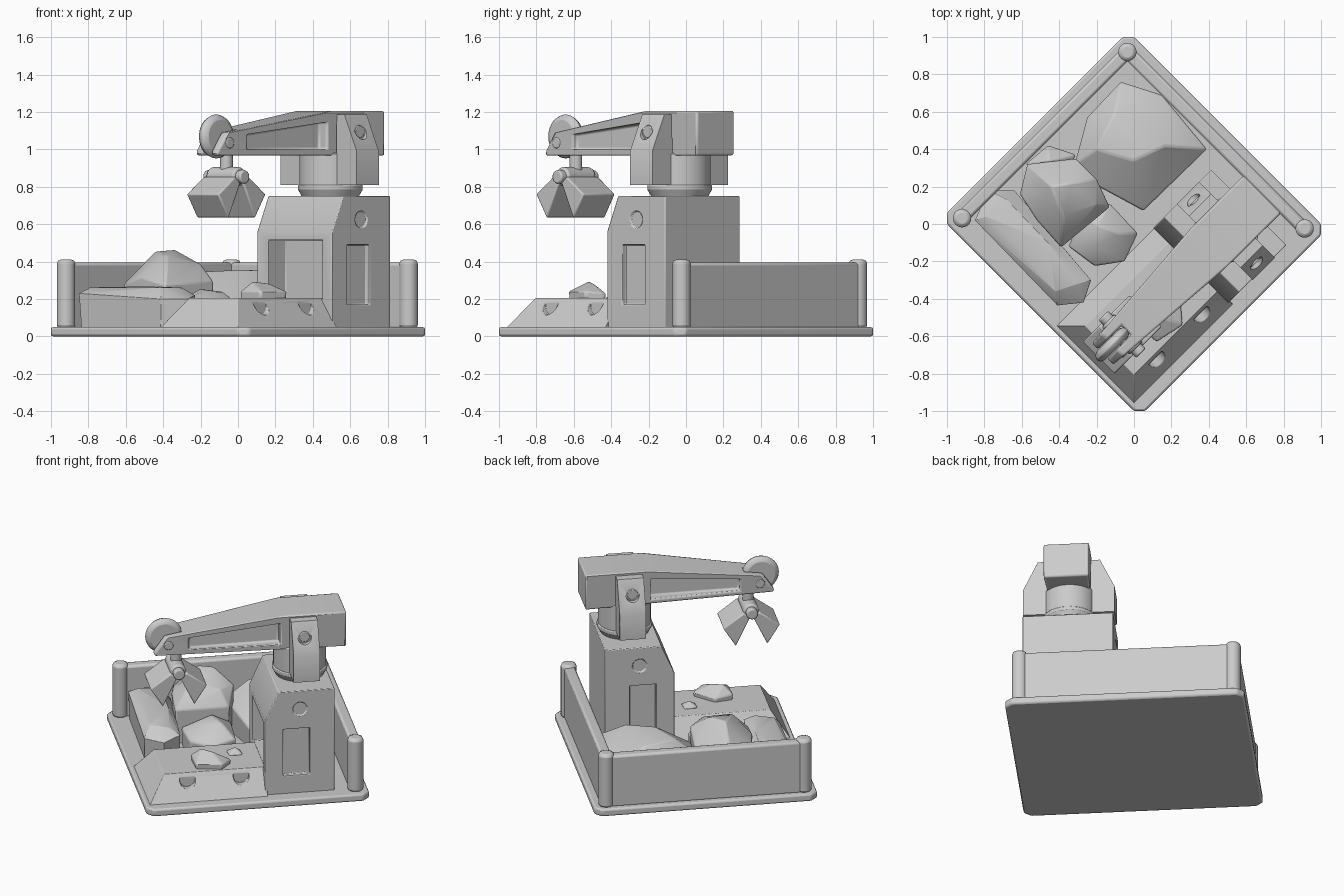
import bpy, bmesh, math
from mathutils import Vector, Matrix

old = bpy.data.objects.get("Cube")
if old:
    bpy.data.objects.remove(old, do_unlink=True)

grey = bpy.data.materials.new("plain_grey")
grey.use_nodes = True
COLOUR = (0.6, 0.6, 0.6, 1)
grey.diffuse_color = COLOUR
grey.node_tree.nodes["Principled BSDF"].inputs["Base Color"].default_value = COLOUR
TURN = math.pi / 4   # everything is built square, then turned to stand on its corner


def finish(bm, name):
    bmesh.ops.recalc_face_normals(bm, faces=bm.faces)
    mesh = bpy.data.meshes.new(name)
    bm.to_mesh(mesh)
    bm.free()
    mesh.materials.append(grey)
    obj = bpy.data.objects.new(name, mesh)
    bpy.context.collection.objects.link(obj)
    obj.rotation_euler.z = TURN
    return obj


def prism(name, pts, axis, a, b):
    """Extrude a 2D profile along x, y or z from a to b."""
    place = {"x": lambda p, t: (t, p[0], p[1]),
             "y": lambda p, t: (p[0], t, p[1]),
             "z": lambda p, t: (p[0], p[1], t)}[axis]
    bm = bmesh.new()
    ends = [[bm.verts.new(place(p, t)) for p in pts] for t in (a, b)]
    for ring in ends:
        bm.faces.new(ring)
    n = len(pts)
    for i in range(n):
        j = (i + 1) % n
        bm.faces.new((ends[0][i], ends[0][j], ends[1][j], ends[1][i]))
    return finish(bm, name)


def box(name, x, y, z):
    return prism(name, [(x[0], y[0]), (x[1], y[0]), (x[1], y[1]), (x[0], y[1])], "z", *z)


def rod(name, centre, r, length, axis="z", r2=None, sides=32):
    bm = bmesh.new()
    rot = {"z": Matrix(), "y": Matrix.Rotation(math.pi / 2, 4, "X")}[axis]
    bmesh.ops.create_cone(bm, cap_ends=True, segments=sides, radius1=r,
                          radius2=r if r2 is None else r2, depth=length,
                          matrix=Matrix.Translation(centre) @ rot)
    return finish(bm, name)


def activate(obj):
    bpy.ops.object.select_all(action="DESELECT")
    obj.select_set(True)
    bpy.context.view_layer.objects.active = obj


def cut(obj, *cutters):
    for c in cutters:
        c.hide_render = True
        m = obj.modifiers.new("cut", "BOOLEAN")
        m.operation, m.solver, m.object = "DIFFERENCE", "EXACT", c
        activate(obj)
        bpy.ops.object.modifier_apply(modifier=m.name)
        bpy.data.objects.remove(c, do_unlink=True)


def soften(obj, width=0.01, angle=35):
    m = obj.modifiers.new("soft_edges", "BEVEL")
    m.width, m.segments, m.limit_method = width, 2, "ANGLE"
    m.angle_limit = math.radians(30)
    activate(obj)
    bpy.ops.object.shade_smooth_by_angle(angle=math.radians(angle))
    return obj


def rock(name, low, shoulder, crown):
    """Faceted boulder: hull of a footprint, a shoulder ring and a few crown points (plan coordinates)."""
    bm = bmesh.new()
    c = sum((Vector(p) for p in shoulder), Vector()) / len(shoulder)
    for p in shoulder:
        foot = c.lerp(Vector(p), 0.96)
        bm.verts.new(p)
        bm.verts.new((foot.x, foot.y, low))
    for p in crown:
        bm.verts.new(p)
    hull = bmesh.ops.convex_hull(bm, input=bm.verts)
    loose = {v for v in hull["geom_interior"] + hull["geom_unused"]
             if isinstance(v, bmesh.types.BMVert)}
    bmesh.ops.delete(bm, geom=list(loose), context="VERTS")
    bmesh.ops.transform(bm, matrix=Matrix.Rotation(-TURN, 4, "Z"), verts=bm.verts)
    return soften(finish(bm, name), 0.01, 30)


# Base slab with clipped corners
U, V, C = 0.707, 0.75, 0.043
slab = [(U, V - C), (U - C, V), (C - U, V), (-U, V - C),
        (-U, C - V), (C - U, -V), (U - C, -V), (U, C - V)]
soften(prism("base", slab, "z", 0, 0.05), 0.012)

# Low walls and corner posts
soften(box("back_left_wall", (0.59, 0.66), (-0.66, 0.68), (0.04, 0.395)), 0.015)
soften(box("back_right_wall", (-0.63, 0.63), (0.64, 0.71), (0.04, 0.395)), 0.015)
for i, (x, y) in enumerate([(0.625, 0.675), (-0.628, 0.672), (0.628, -0.662)]):
    soften(rod(f"post_{i + 1}", (x, y, 0.225), 0.049, 0.37), 0.02)

# Raised platform with sloping sides and scooped drains
platform = prism("platform", [(-0.68, -0.09), (0.07, -0.09), (0.07, -0.68), (-0.68, -0.68)],
                 "z", 0.045, 0.205)
for v in platform.data.vertices:
    if v.co.z > 0.1:
        v.co.y += 0.11 if v.co.y < -0.4 else -0.11
        v.co.x += 0.11 if v.co.x < 0 else 0
cut(platform, *[rod("drain_cutter", (x, -0.635, 0.165), 0.05, 0.1, "y") for x in (-0.425, -0.085)])
soften(platform, 0.005)

# Tower with doorway, side panels and shallow round dimples
NEAR, FAR = -0.655, -0.088
tower = prism("tower", [(0.057, 0.04), (0.497, 0.04), (0.497, 0.75), (0.14, 0.75), (0.057, 0.56)],
              "y", NEAR, FAR)
cutters = [box("door_cutter", (0, 0.19), (-0.58, -0.17), (0.2, 0.515))]
for y in (NEAR, FAR):
    cutters.append(box("panel_cutter", (0.172, 0.34), (y - 0.03, y + 0.03), (0.17, 0.49)))
    cutters.append(rod("dimple_cutter", (0.278, y, 0.625), 0.045, 0.02, "y"))
cut(tower, *cutters)
soften(tower, 0.01)

# Turntable
MID = -0.373
soften(rod("turntable_foot", (0.325, MID, 0.765), 0.15, 0.04, r2=0.173, sides=48), 0.004)
soften(rod("turntable_collar", (0.325, MID, 0.795), 0.173, 0.03, sides=48), 0.006)
soften(rod("turntable_drum", (0.325, MID, 0.89), 0.165, 0.18, sides=48), 0.006)

# Boom, tapering towards the tip, with side recesses and a slot for the wheel
boom = prism("boom", [(-0.61, 0.968), (0.597, 0.968), (0.597, 1.205), (0.2, 1.205),
                      (-0.54, 1.09), (-0.61, 0.99)], "y", MID - 0.142, MID + 0.142)
for v in boom.data.vertices:
    t = max(0, (0.2 - v.co.x) / 0.81)
    v.co.y = MID + (v.co.y - MID) * (1 - 0.43 * t)
window = [(-0.39, 1.0), (0.18, 1.0), (0.18, 1.145), (-0.39, 1.08)]
cutters = [box("slot_cutter", (-0.75, -0.43), (MID - 0.036, MID + 0.036), (0.9, 1.2))]
for s in (-1, 1):
    cutters.append(prism("window_cutter", window, "y", MID + s * 0.06, MID + s * 0.2))
cut(boom, *cutters)
soften(boom, 0.012)

# Cheeks that hold the boom, sloping in at the top, each with a pivot pin
for s, side in ((-1, "front"), (1, "back")):
    shape = [(MID + s * d, z) for d, z in
             ((0.287, 0.81), (0.287, 0.99), (0.195, 1.187), (0.135, 1.187), (0.135, 0.81))]
    cheek = prism(f"{side}_cheek", shape, "x", 0.237, 0.405)
    cut(cheek, rod("pivot_cutter", (0.315, MID + s * 0.27, 1.095), 0.043, 0.08, "y"))
    soften(cheek, 0.014)
    soften(rod(f"{side}_pivot_pin", (0.315, MID + s * 0.215, 1.095), 0.034, 0.04, "y"), 0.004)
    soften(rod(f"{side}_tip_pin", (-0.52, MID + s * 0.073, 1.035), 0.03, 0.035, "y"), 0.006)

# Pulley wheel and cable
soften(rod("pulley_wheel", (-0.537, MID, 1.069), 0.117, 0.062, "y", sides=48), 0.029)
soften(rod("cable", (-0.46, MID, 0.93), 0.034, 0.14), 0.004)

# Grab: barrel, hinge pin and two open jaws
GRAB = -0.462
soften(rod("grab_barrel", (GRAB, MID, 0.855), 0.05, 0.21, "y"), 0.012)
soften(rod("hinge_pin", (GRAB, MID, 0.853), 0.036, 0.285, "y"), 0.008)
for s, side in ((-1, "outer"), (1, "inner")):
    jaw = [(GRAB + s * d, z) for d, z in
           ((0.01, 0.82), (0.05, 0.855), (0.18, 0.76), (0.1, 0.632))]
    soften(prism(f"{side}_jaw", jaw, "y", MID - 0.12, MID + 0.12), 0.008)

# Boulders in the yard
rock("large_boulder", 0.04,
     [(-0.07, 0.76, 0.22), (0.15, 0.69, 0.25), (0.39, 0.4, 0.22), (0.05, 0.07, 0.18),
      (-0.19, 0.2, 0.24), (-0.32, 0.31, 0.22), (-0.25, 0.57, 0.25)],
     [(-0.1, 0.6, 0.345), (0.17, 0.42, 0.355), (0, 0.34, 0.355), (-0.2, 0.4, 0.345)])
rock("tall_boulder", 0.04,
     [(-0.61, 0.16, 0.28), (-0.57, 0.32, 0.28), (-0.31, 0.35, 0.3), (-0.2, 0.24, 0.37),
      (-0.13, 0.09, 0.29), (-0.39, -0.125, 0.28), (-0.52, 0.02, 0.32)],
     [(-0.44, 0.2, 0.455), (-0.34, 0.22, 0.465), (-0.2, 0.1, 0.385), (-0.38, 0.04, 0.43)])
rock("low_boulder", 0.04,
     [(-0.35, -0.12, 0.17), (-0.28, 0.05, 0.18), (-0.13, 0.11, 0.18), (0.02, -0.05, 0.16),
      (-0.05, -0.2, 0.15), (-0.21, -0.225, 0.15)],
     [(-0.2, 0, 0.255), (-0.08, -0.05, 0.24), (-0.2, -0.12, 0.235)])
rock("flat_boulder", 0.04,
     [(-0.85, 0.02, 0.23), (-0.78, 0.18, 0.22), (-0.64, 0.18, 0.18), (-0.4, -0.1, 0.18),
      (-0.23, -0.3, 0.22), (-0.27, -0.42, 0.2), (-0.41, -0.435, 0.2)],
     [(-0.79, 0.04, 0.262), (-0.68, 0.13, 0.262), (-0.46, -0.1, 0.268),
      (-0.3, -0.32, 0.26), (-0.42, -0.36, 0.262)])
rock("back_boulder", 0.04,
     [(-0.58, 0.32, 0.2), (-0.46, 0.42, 0.2), (-0.31, 0.37, 0.2), (-0.4, 0.2, 0.2)],
     [(-0.46, 0.34, 0.28)])

# Stones lying on the platform
rock("platform_rock", 0.19,
     [(0.01, -0.53, 0.24), (0.08, -0.43, 0.23), (0.25, -0.43, 0.23), (0.26, -0.54, 0.24),
      (0.12, -0.63, 0.24)],
     [(0.08, -0.52, 0.295), (0.16, -0.5, 0.285)])
rock("platform_pebble", 0.19,
     [(0.12, -0.3, 0.21), (0.18, -0.24, 0.21), (0.24, -0.29, 0.21), (0.18, -0.35, 0.21)],
     [(0.18, -0.29, 0.245)])
